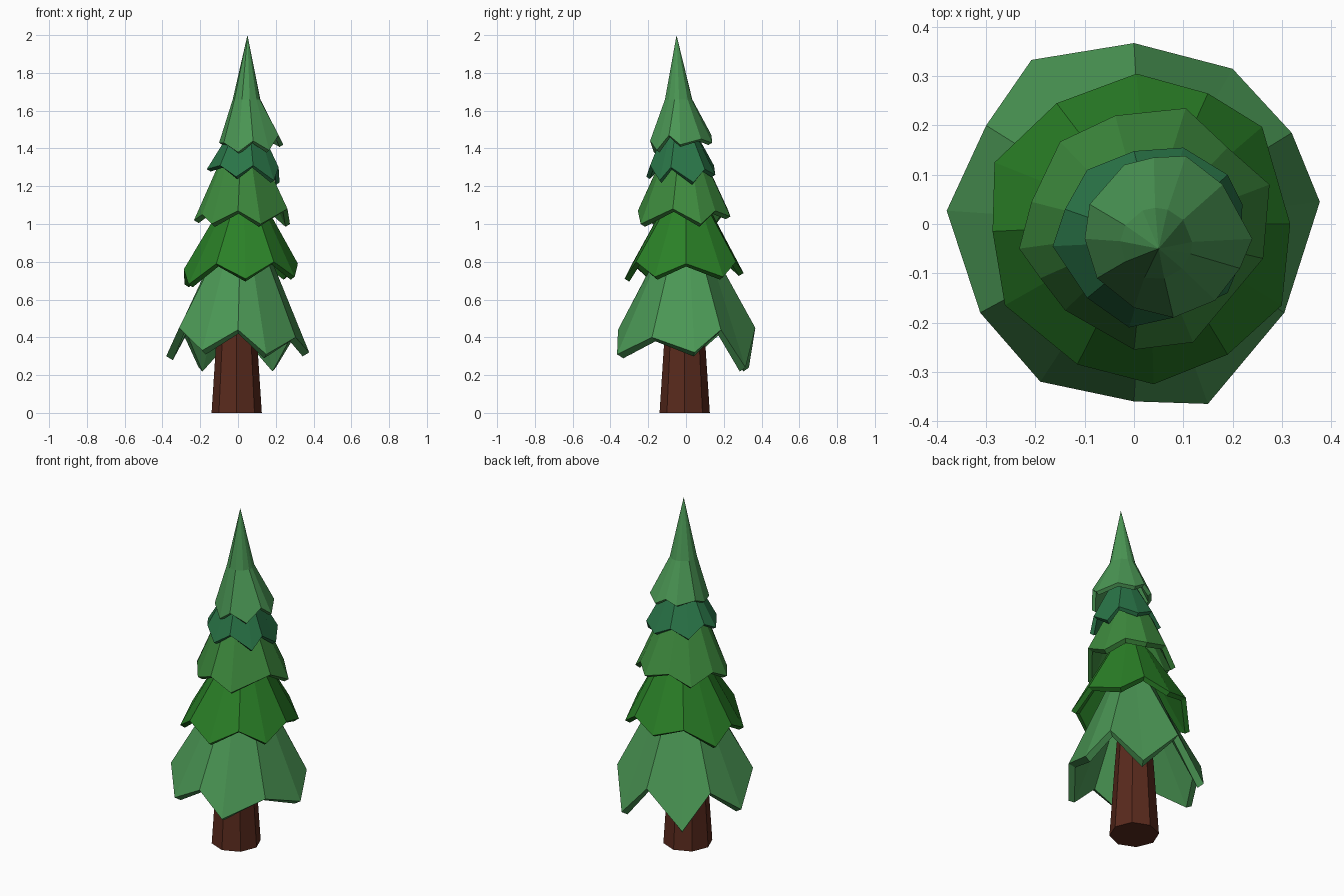
import bpy, bmesh
from math import sin, cos, pi, atan2

if "Cube" in bpy.data.objects:
    bpy.data.objects.remove(bpy.data.objects["Cube"])


def material(name, rgb):
    m = bpy.data.materials.new(name)
    m.diffuse_color = (*rgb, 1)
    m.use_nodes = True
    m.node_tree.nodes["Principled BSDF"].inputs["Base Color"].default_value = m.diffuse_color
    return m


def make_object(name, bm, mat):
    bmesh.ops.recalc_face_normals(bm, faces=bm.faces)
    me = bpy.data.meshes.new(name)
    bm.to_mesh(me)
    bm.free()
    me.materials.append(mat)
    ob = bpy.data.objects.new(name, me)
    bpy.context.collection.objects.link(ob)
    return ob


def bridge(bm, a, b):
    n = len(a)
    for i in range(n):
        j = (i + 1) % n
        bm.faces.new((a[i], a[j], b[j], b[i]))


def tier(name, rim, top, thick, mat, apex=None):
    """Hollow jagged skirt: outer rim -> top ring, with an inner shell of the same shape."""
    cx, cy, tz, tr = top
    bm = bmesh.new()

    def ring(pts):
        return [bm.verts.new(p) for p in pts]

    outer = ring(rim)
    inner_pts, top_pts, low_pts = [], [], []
    for x, y, z in rim:
        a = atan2(y - cy, x - cx)
        inner_pts.append((x - thick * cos(a), y - thick * sin(a), z - thick * 0.6))
        top_pts.append((cx + tr * cos(a), cy + tr * sin(a), tz))
        r = max(tr - thick, 0.02)
        low_pts.append((cx + r * cos(a), cy + r * sin(a), tz - thick))
    inner, upper, low = ring(inner_pts), ring(top_pts), ring(low_pts)
    bridge(bm, outer, upper)
    bridge(bm, inner, outer)
    bridge(bm, low, inner)
    bm.faces.new(low)
    if apex:
        tip = bm.verts.new(apex)
        n = len(upper)
        for i in range(n):
            bm.faces.new((upper[i], upper[(i + 1) % n], tip))
    else:
        bm.faces.new(upper)
    return make_object(name, bm, mat)


# Trunk: tapered octagon
bm = bmesh.new()
rings = [[bm.verts.new((-0.007 + r * cos(i * pi / 4), -0.007 + r * sin(i * pi / 4), z))
          for i in range(8)] for r, z in ((0.133, 0), (0.107, 0.4), (0.08, 0.75))]
bridge(bm, rings[0], rings[1])
bridge(bm, rings[1], rings[2])
bm.faces.new(rings[0])
bm.faces.new(rings[2])
make_object("trunk", bm, material("bark", (0.1, 0.023, 0.012)))

# Bottom skirt of branches
tier("branches_bottom", [
    (0, -.36, .44), (.15, -.365, .31), (.305, -.18, .40), (.377, .045, .32),
    (.32, .185, .44), (.20, .315, .24), (0, .367, .45), (-.208, .333, .24),
    (-.30, .20, .44), (-.38, .027, .30), (-.312, -.18, .45), (-.19, -.32, .33)],
    (.02, 0, .88, .13), .035, material("needles_bottom", (.07, .31, .09)))

# Second skirt
tier("branches_second", [
    (.04, -.325, .71), (.19, -.265, .80), (.30, -.165, .72), (.317, 0, .79),
    (.26, .197, .72), (.15, .265, .80), (.005, .305, .74), (-.157, .245, .79),
    (-.283, .125, .68), (-.287, -.015, .76), (-.262, -.165, .68), (-.115, -.285, .79)],
    (.03, 0, 1.1, .115), .025, material("needles_second", (.023, .216, .02)))

# Third skirt
tier("branches_third", [
    (0, -.255, 1.07), (.12, -.24, 1.0), (.262, -.07, 1.08), (.275, .08, 1.0),
    (.19, .155, 1.07), (.105, .235, 1.04), (-.038, .22, 1.08), (-.15, .167, 1.01),
    (-.208, .045, 1.07), (-.233, -.05, 1.02), (-.19, -.11, 1.05), (-.14, -.175, 1.0)],
    (.025, -.015, 1.38, .1), .025, material("needles_third", (.048, .26, .048)))

# Fourth skirt
tier("branches_fourth", [
    (-.01, -.21, 1.25), (.08, -.19, 1.31), (.19, -.14, 1.23), (.215, -.08, 1.30),
    (.22, .04, 1.22), (.19, .10, 1.29), (.10, .155, 1.26), (0, .148, 1.31),
    (-.095, .11, 1.26), (-.14, .03, 1.33), (-.165, -.045, 1.29), (-.095, -.15, 1.31)],
    (.045, -.035, 1.5, .08), .02, material("needles_fourth", (.023, .18, .065)))

# Pointed crown
tier("branches_crown", [
    (0, -.17, 1.38), (.08, -.19, 1.44), (.165, -.155, 1.39), (.215, -.09, 1.47),
    (.24, -.03, 1.42), (.18, .08, 1.45), (.105, .138, 1.43), (.04, .135, 1.47),
    (-.02, .12, 1.44), (-.09, .04, 1.46), (-.10, -.03, 1.43), (-.075, -.11, 1.43)],
    (.045, -.04, 1.66, .073), .02, material("needles_crown", (.07, .31, .09)),
    apex=(.05, -.05, 2.0))
